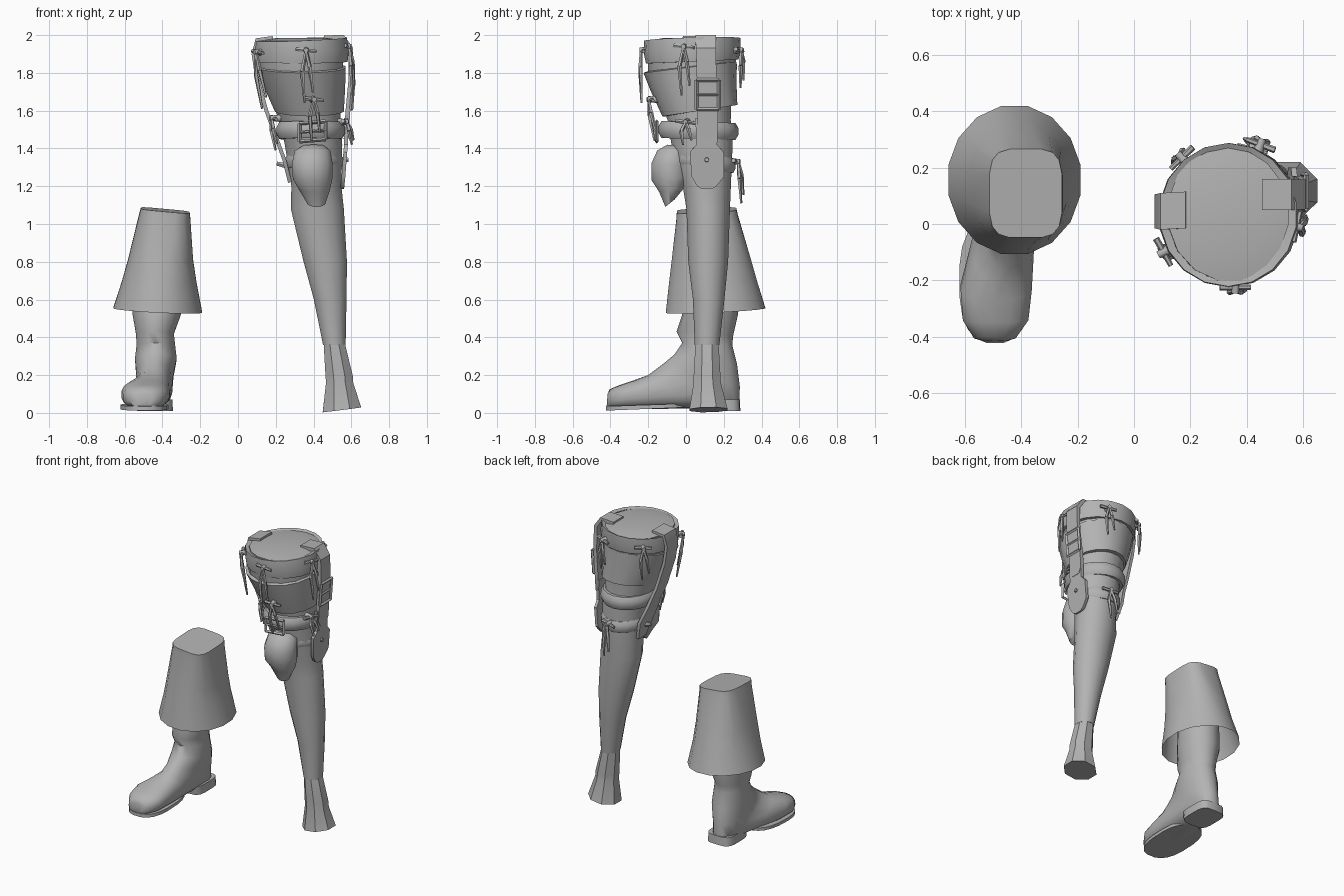
import bpy, bmesh, math
from mathutils import Vector

cube = bpy.data.objects.get("Cube")
if cube:
    bpy.data.objects.remove(cube, do_unlink=True)

GREY = (0.45, 0.45, 0.45, 1)
mat = bpy.data.materials.new("plain grey")
mat.use_nodes = True
mat.diffuse_color = GREY
mat.node_tree.nodes["Principled BSDF"].inputs["Base Color"].default_value = GREY


def finish(name, bm, angle=50):
    bmesh.ops.recalc_face_normals(bm, faces=bm.faces)
    mesh = bpy.data.meshes.new(name)
    bm.to_mesh(mesh)
    bm.free()
    mesh.materials.append(mat)
    ob = bpy.data.objects.new(name, mesh)
    bpy.context.scene.collection.objects.link(ob)
    bpy.ops.object.select_all(action='DESELECT')
    ob.select_set(True)
    bpy.context.view_layer.objects.active = ob
    bpy.ops.object.shade_smooth_by_angle(angle=math.radians(angle))
    return ob


def skin(bm, rings, caps=(True, True)):
    n = len(rings[0])
    for a, b in zip(rings, rings[1:]):
        for i in range(n):
            j = (i + 1) % n
            bm.faces.new((a[i], a[j], b[j], b[i]))
    if caps[0]:
        bm.faces.new(rings[0])
    if caps[1]:
        bm.faces.new(rings[-1])


# Row: x centre, half width, front y, front z, back y, back z, [roundness, tilt in x]
def loft(name, rows, sides=16, caps=(True, True), floor=None, angle=50):
    bm = bmesh.new()
    rings = []
    for row in rows:
        xc, hw, yf, zf, yb, zb = row[:6]
        p = 2 / (row[6] if len(row) > 6 else 2)
        tilt = row[7] if len(row) > 7 else 0
        ring = []
        for i in range(sides):
            a = 2 * math.pi * (i + 0.5) / sides
            c = math.copysign(abs(math.cos(a)) ** p, math.cos(a))
            s = math.copysign(abs(math.sin(a)) ** p, math.sin(a))
            z = (zf + zb) / 2 + (zb - zf) / 2 * s + tilt * c
            if floor is not None:
                z = max(z, floor)
            ring.append(bm.verts.new((xc + hw * c, (yf + yb) / 2 + (yb - yf) / 2 * s, z)))
        rings.append(ring)
    skin(bm, rings, caps)
    return finish(name, bm, angle)


# Rounded belt around the leg
def band(name, xc, hw, yf, yb, zf, zb, h, out=0.015, tilt=0):
    rows = []
    for dz, o in ((0.5, -0.03), (0.5, 0), (0.2, out), (-0.2, out), (-0.5, 0), (-0.5, -0.03)):
        rows.append((xc, hw + o, yf - o, zf + dz * h, yb + o, zb + dz * h, 2, tilt))
    return loft(name, rows, 18, (False, False))


# Flat strap along y-wide stations: x, z, y centre, width
def strap(name, stations, thick=0.02):
    bm = bmesh.new()
    rings = []
    for i, (x, z, y, w) in enumerate(stations):
        a, b = stations[max(i - 1, 0)], stations[min(i + 1, len(stations) - 1)]
        d = Vector((b[0] - a[0], 0, b[1] - a[1])).normalized()
        n = Vector((-d.z, 0, d.x)) * thick / 2
        c = Vector((x, y, z))
        wy = Vector((0, w / 2, 0))
        rings.append([bm.verts.new(c + u) for u in (n - wy, n + wy, wy - n, -wy - n)])
    skin(bm, rings)
    return finish(name, bm, 35)


# Tapered rod from point to point
def rod(bm, a, b, r1, r2, sides=6):
    a, b = Vector(a), Vector(b)
    q = (b - a).to_track_quat('Z', 'Y')
    rings = []
    for p, r in ((a, r1), (b, r2)):
        rings.append([bm.verts.new(p + q @ Vector((r * math.cos(t), r * math.sin(t), 0)))
                      for t in (2 * math.pi * i / sides for i in range(sides))])
    skin(bm, rings)


# Knotted thong: cross bar, knot and two hanging ends
def tie(name, pos, length, lean=0.0, axis=(0.36, 0.04)):
    bm = bmesh.new()
    p = Vector(pos)
    out = Vector((p.x - axis[0], p.y - axis[1], 0)).normalized()
    side = Vector((-out.y, out.x, 0))
    down = Vector((0, 0, -1))
    rod(bm, p - side * 0.055 - down * 0.006, p + side * 0.055 + down * 0.006, 0.012, 0.009)
    rod(bm, p - out * 0.035, p + out * 0.022, 0.02, 0.013, 8)
    for s, k in ((-1, 1.0), (1, 0.8)):
        mid = p + side * s * 0.02 + down * length * 0.4 * k + out * (0.012 + lean * 0.4)
        end = p + side * (s * 0.022 + 0.015) + down * length * k + out * lean
        rod(bm, p + out * 0.012, mid, 0.008, 0.012, 5)
        rod(bm, mid, end, 0.012, 0.006, 5)
    return finish(name, bm)


# Rectangular buckle frame between two corner offsets
def buckle(name, centre, u, v, r=0.01):
    bm = bmesh.new()
    c, u, v = Vector(centre), Vector(u), Vector(v)
    k = [c - u - v, c + u - v, c + u + v, c - u + v]
    for i in range(4):
        rod(bm, k[i], k[(i + 1) % 4], r, r, 4)
    rod(bm, c - u, c + u, r * 0.7, r * 0.7, 4)
    return finish(name, bm, 30)


# ---- Trouser leg and boot ----
loft("trouser_leg", [
    (-0.385, 0.130, -0.050, 1.065, 0.268, 1.08, 4, -0.012),
    (-0.388, 0.137, -0.052, 1.03, 0.275, 1.05, 3.4, -0.01),
    (-0.410, 0.175, -0.080, 0.80, 0.345, 0.82, 2.4),
    (-0.418, 0.202, -0.095, 0.68, 0.380, 0.70, 2.1),
    (-0.425, 0.240, -0.112, 0.53, 0.425, 0.555, 2, -0.012)], 16, (True, False))
loft("boot", [
    (-0.430, 0.125, -0.01, 0.75, 0.27, 0.75),
    (-0.430, 0.130, -0.02, 0.52, 0.275, 0.52),
    (-0.440, 0.102, -0.05, 0.43, 0.25, 0.41),
    (-0.435, 0.103, -0.02, 0.37, 0.245, 0.36),
    (-0.435, 0.112, -0.06, 0.31, 0.270, 0.26),
    (-0.440, 0.100, -0.12, 0.26, 0.285, 0.14),
    (-0.445, 0.098, -0.16, 0.23, 0.282, 0.03, 2.4),
    (-0.465, 0.110, -0.20, 0.20, 0.050, 0.025, 2.5),
    (-0.490, 0.128, -0.27, 0.175, -0.18, 0.02, 2.5),
    (-0.492, 0.118, -0.35, 0.148, -0.33, 0.02, 2.5),
    (-0.495, 0.075, -0.405, 0.125, -0.408, 0.02, 2.3),
    (-0.495, 0.035, -0.415, 0.10, -0.42, 0.035)], 18, floor=0.02)
loft("boot_sole", [
    (-0.494, 0.128, -0.425, 0.012, 0.02, 0.03, 2.6),
    (-0.494, 0.128, -0.425, 0.035, 0.02, 0.05, 2.6)], 20, angle=35)
loft("boot_heel", [
    (-0.440, 0.096, 0.05, 0.01, 0.288, 0.01, 4),
    (-0.440, 0.094, 0.04, 0.07, 0.285, 0.07, 4)], 18, angle=35)

# ---- Wooden leg ----
loft("thigh_and_shin", [
    (0.340, 0.140, -0.12, 1.985, 0.20, 1.985),
    (0.340, 0.222, -0.205, 1.97, 0.285, 1.97),
    (0.335, 0.225, -0.205, 1.80, 0.25, 1.80),
    (0.380, 0.165, -0.10, 1.55, 0.24, 1.55),
    (0.400, 0.155, -0.08, 1.42, 0.25, 1.42),
    (0.415, 0.135, -0.02, 1.20, 0.24, 1.20),
    (0.420, 0.143, 0.00, 1.08, 0.235, 1.08),
    (0.462, 0.117, 0.01, 0.80, 0.225, 0.80),
    (0.488, 0.088, 0.035, 0.60, 0.205, 0.60),
    (0.510, 0.061, 0.045, 0.36, 0.178, 0.36)], 16)
loft("peg_foot", [
    (0.510, 0.061, 0.045, 0.365, 0.178, 0.365),
    (0.535, 0.078, 0.035, 0.20, 0.188, 0.20),
    (0.538, 0.078, 0.035, 0.16, 0.19, 0.16),
    (0.550, 0.110, 0.010, 0.015, 0.228, 0.018, 2, 0.014)], 8, angle=35)
loft("top_cuff", [
    (0.335, 0.215, -0.20, 1.965, 0.27, 1.975, 2, 0.01),
    (0.335, 0.245, -0.222, 1.97, 0.288, 1.985, 2, 0.01),
    (0.338, 0.252, -0.225, 1.91, 0.288, 1.92),
    (0.338, 0.246, -0.212, 1.85, 0.278, 1.87),
    (0.338, 0.22, -0.19, 1.85, 0.26, 1.87)], 18, (False, False))
loft("thigh_sheath", [
    (0.336, 0.22, -0.20, 1.81, 0.25, 1.86),
    (0.336, 0.238, -0.225, 1.80, 0.266, 1.86),
    (0.355, 0.215, -0.185, 1.70, 0.268, 1.73),
    (0.378, 0.185, -0.125, 1.57, 0.272, 1.63),
    (0.378, 0.16, -0.10, 1.57, 0.24, 1.63)], 18, (False, False))
band("knee_belt", 0.385, 0.168, -0.13, 0.262, 1.50, 1.49, 0.09)
band("back_knee_belt", 0.403, 0.142, -0.05, 0.25, 1.35, 1.31, 0.08, 0.012)
loft("knee_cup", [
    (0.400, 0.055, -0.10, 1.42, 0.00, 1.41),
    (0.395, 0.098, -0.155, 1.39, 0.02, 1.385),
    (0.393, 0.112, -0.187, 1.32, 0.02, 1.31),
    (0.395, 0.108, -0.185, 1.23, 0.02, 1.25),
    (0.405, 0.085, -0.145, 1.17, 0.00, 1.20),
    (0.415, 0.048, -0.11, 1.09, -0.06, 1.13)], 12)

# ---- Side straps, hinges and buckles ----
strap("inner_strap", [
    (0.185, 1.985, 0.05, 0.13), (0.10, 1.975, 0.045, 0.13), (0.082, 1.90, 0.045, 0.12),
    (0.10, 1.78, 0.045, 0.12), (0.15, 1.60, 0.06, 0.12), (0.205, 1.45, 0.08, 0.13),
    (0.245, 1.34, 0.10, 0.15), (0.275, 1.22, 0.11, 0.08)])
strap("outer_strap", [
    (0.455, 1.985, 0.105, 0.11), (0.555, 1.99, 0.105, 0.11), (0.597, 1.93, 0.105, 0.105),
    (0.597, 1.76, 0.11, 0.105), (0.582, 1.60, 0.115, 0.11), (0.575, 1.49, 0.115, 0.11),
    (0.572, 1.45, 0.115, 0.06)], 0.025)
strap("outer_hinge", [
    (0.572, 1.56, 0.11, 0.12), (0.572, 1.42, 0.11, 0.11), (0.568, 1.38, 0.11, 0.18),
    (0.558, 1.25, 0.115, 0.17), (0.553, 1.20, 0.11, 0.10), (0.552, 1.185, 0.11, 0.05)])
buckle("outer_buckle", (0.606, 0.115, 1.685), (0, 0.06, 0), (0.006, 0, 0.078))
buckle("knee_belt_buckle", (0.395, -0.155, 1.49), (0.07, 0, 0.006), (0, 0, 0.048))
pins = bmesh.new()
rod(pins, (0.55, 0.11, 1.34), (0.585, 0.11, 1.34), 0.016, 0.012)
rod(pins, (0.25, 0.10, 1.31), (0.205, 0.10, 1.32), 0.016, 0.012)
finish("hinge_pins", pins)

# ---- Thong ties: position, hanging length, outward lean ----
for name, pos, length, lean in (
        ("front_tie", (0.36, -0.225, 1.92), 0.28, 0.01),
        ("lower_front_tie", (0.40, -0.185, 1.66), 0.22, -0.02),
        ("inner_front_tie", (0.105, -0.10, 1.91), 0.30, -0.03),
        ("outer_front_tie", (0.578, -0.01, 1.94), 0.26, 0.03),
        ("inner_back_tie", (0.17, 0.235, 1.92), 0.22, 0.01),
        ("outer_back_tie", (0.45, 0.282, 1.92), 0.20, 0.01),
        ("knee_back_tie", (0.42, 0.265, 1.33), 0.22, 0.03),
        ("knee_outer_tie", (0.565, 0.0, 1.54), 0.12, 0.04),
        ("knee_inner_tie", (0.19, 0.0, 1.56), 0.17, -0.01)):
    tie(name, pos, length, lean)
